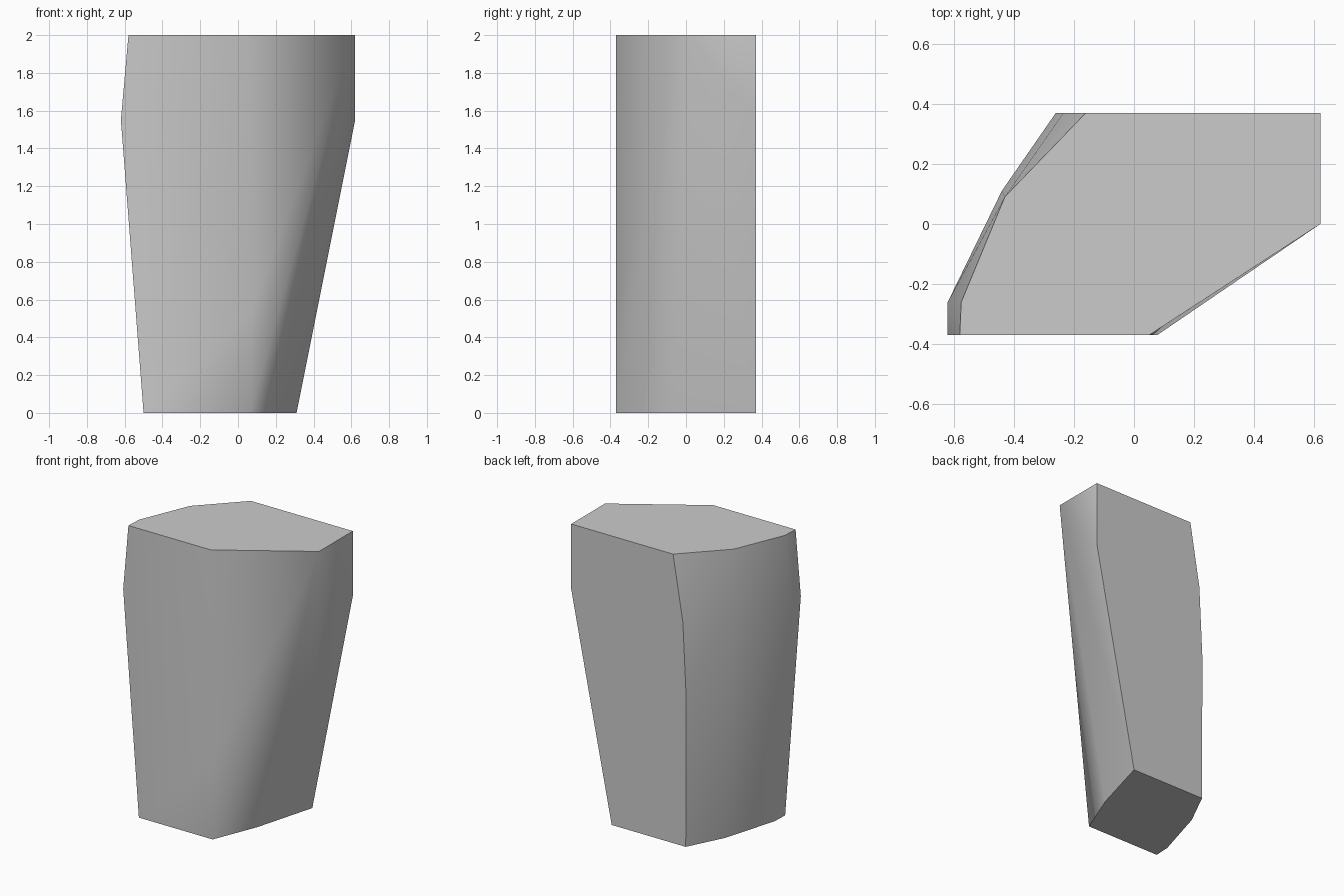
import bpy, bmesh, math

cube = bpy.data.objects.get("Cube")
if cube:
    bpy.data.objects.remove(cube, do_unlink=True)

# Plain grey stone
grey = bpy.data.materials.new("plain grey")
grey.use_nodes = True
colour = (0.6, 0.6, 0.6, 1)
grey.diffuse_color = colour
grey.node_tree.nodes["Principled BSDF"].inputs["Base Color"].default_value = colour

F, B = -0.37, 0.37   # flat front and back planes

# Corner points of each level: height -> (x, y)
levels = {
    2.0: [(-0.58, F), (0.05, F), (0.62, 0), (0.62, B),
          (-0.16, B), (-0.43, 0.09), (-0.575, -0.26)],
    1.55: [(-0.62, F), (0.62, B), (-0.235, B), (-0.44, 0.11), (-0.62, -0.26)],
    1.04: [(-0.26, B)],
    0.55: [(0.077, F)],
    0.0: [(-0.5, F), (0.065, F), (0.19, -0.06), (0.31, B),
          (-0.257, B), (-0.385, 0.116), (-0.495, -0.26)],
}

# Tapered block: the faceted solid spanned by those corners
bm = bmesh.new()
for z, corners in levels.items():
    for x, y in corners:
        bm.verts.new((x, y, z))
hull = bmesh.ops.convex_hull(bm, input=bm.verts)
loose = set(hull["geom_interior"]) | set(hull["geom_unused"])
bmesh.ops.delete(bm, geom=[g for g in loose if isinstance(g, bmesh.types.BMVert)],
                 context='VERTS')
bmesh.ops.dissolve_limit(bm, angle_limit=math.radians(0.3),
                         verts=bm.verts, edges=bm.edges)
bmesh.ops.recalc_face_normals(bm, faces=bm.faces)
mesh = bpy.data.meshes.new("tapered_block")
bm.to_mesh(mesh)
bm.free()
mesh.materials.append(grey)
block = bpy.data.objects.new("tapered_block", mesh)
bpy.context.collection.objects.link(block)

# Soft facets, crisp outer edges
bpy.ops.object.select_all(action='DESELECT')
block.select_set(True)
bpy.context.view_layer.objects.active = block
bpy.ops.object.shade_smooth_by_angle(angle=math.radians(40))
